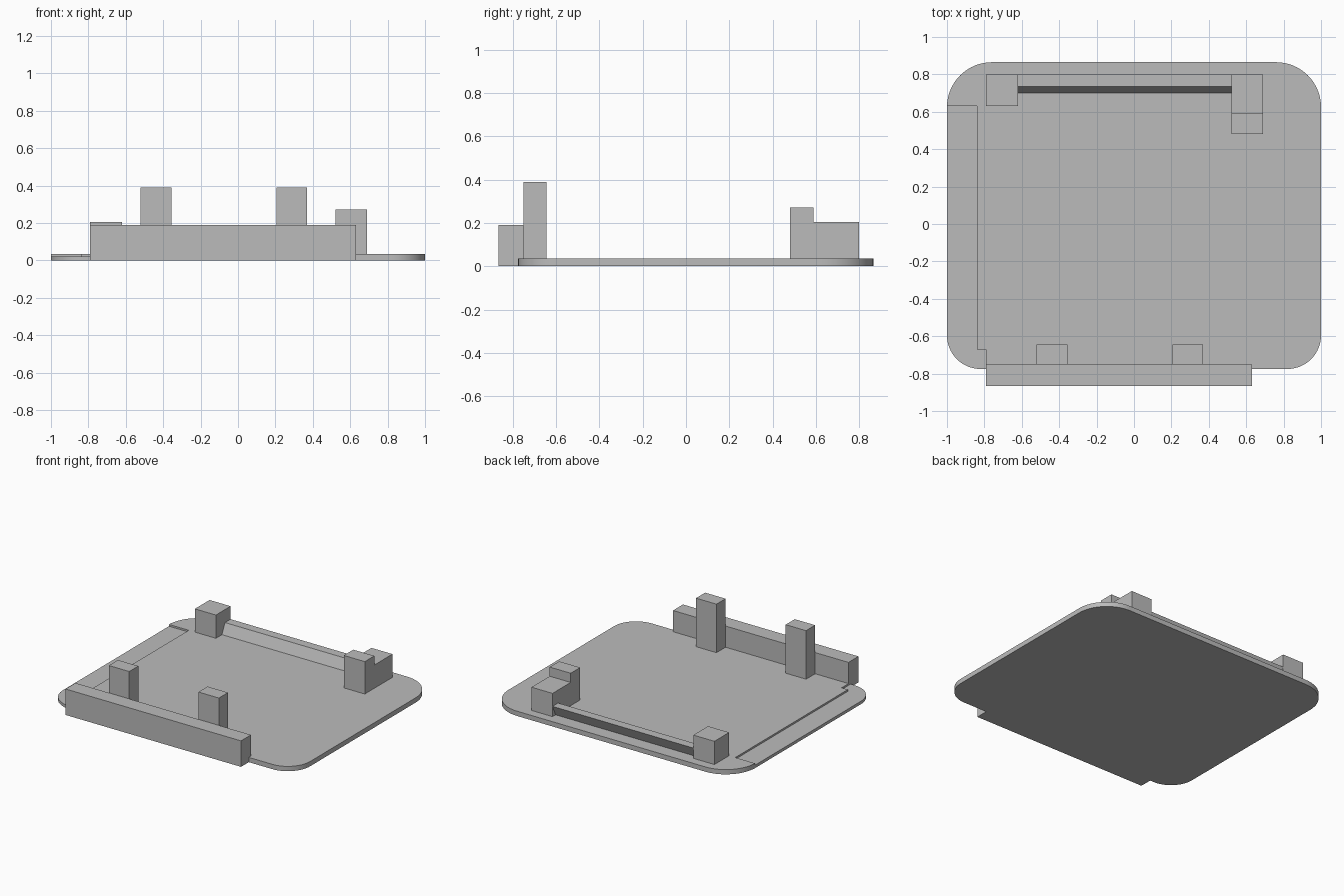
import bpy, bmesh, math

cube = bpy.data.objects.get("Cube")
if cube:
    bpy.data.objects.remove(cube, do_unlink=True)

grey = bpy.data.materials.new("plain grey")
grey.use_nodes = True
grey.diffuse_color = (0.5, 0.5, 0.5, 1)
grey.node_tree.nodes["Principled BSDF"].inputs["Base Color"].default_value = (0.5, 0.5, 0.5, 1)


def prism(name, profile, depth):
    """Extrude a planar 3D outline along a vector."""
    bm = bmesh.new()
    face = bm.faces.new([bm.verts.new(p) for p in profile])
    new = bmesh.ops.extrude_face_region(bm, geom=[face])["geom"]
    bmesh.ops.translate(bm, vec=depth, verts=[v for v in new if isinstance(v, bmesh.types.BMVert)])
    bmesh.ops.recalc_face_normals(bm, faces=bm.faces)
    mesh = bpy.data.meshes.new(name)
    bm.to_mesh(mesh)
    bm.free()
    mesh.materials.append(grey)
    obj = bpy.data.objects.new(name, mesh)
    bpy.context.collection.objects.link(obj)
    return obj


def side_prism(name, x0, x1, yz):
    return prism(name, [(x0, y, z) for y, z in yz], (x1 - x0, 0, 0))


def box(name, x0, x1, y0, y1, z0, z1):
    return side_prism(name, x0, x1, [(y0, z0), (y1, z0), (y1, z1), (y0, z1)])


TOP = 0.035
BACK, FRONT = 0.865, -0.775

# Base plate with rounded corners, larger at the back
outline = []
for sx, edge, r, start in ((1, BACK, 0.24, 0), (-1, BACK, 0.24, 90),
                           (-1, FRONT, 0.18, 180), (1, FRONT, 0.18, 270)):
    cx = sx * (1 - r)
    cy = edge - math.copysign(r, edge)
    for i in range(17):
        a = math.radians(start + 90 * i / 16)
        outline.append((cx + r * math.cos(a), cy + r * math.sin(a), 0))
plate = prism("base_plate", outline, (0, 0, TOP))

# Shallow recess along one side, widening at the front corner
recess = prism("recess_cutter", [(x, y, 0.022) for x, y in (
    (-1.1, 0.63), (-0.84, 0.63), (-0.84, -0.67),
    (-0.79, -0.67), (-0.79, -0.9), (-1.1, -0.9))], (0, 0, 0.1))
recess.hide_render = True
cut = plate.modifiers.new("recess", 'BOOLEAN')
cut.object = recess
cut.operation = 'DIFFERENCE'
cut.solver = 'EXACT'
bpy.context.view_layer.objects.active = plate
plate.select_set(True)
bpy.ops.object.modifier_apply(modifier="recess")
bpy.data.objects.remove(recess, do_unlink=True)
bpy.ops.object.shade_smooth_by_angle(angle=math.radians(30))

# Front wall and the two upright tabs behind it
box("front_wall", -0.79, 0.63, -0.865, -0.75, 0, 0.19)
for side, x in (("right", -0.52), ("left", 0.205)):
    box(side + "_front_tab", x, x + 0.165, -0.75, -0.645, TOP, 0.39)

# Rear posts, the left one stepped
box("right_rear_post", -0.79, -0.62, 0.63, 0.80, TOP, 0.205)
side_prism("left_rear_post", 0.52, 0.69, [
    (0.48, TOP), (0.80, TOP), (0.80, 0.205), (0.59, 0.205), (0.59, 0.272), (0.48, 0.272)])

# Leaning rail between the rear posts
side_prism("rear_rail", -0.62, 0.52, [(0.70, TOP), (0.765, TOP), (0.80, 0.11), (0.735, 0.11)])
